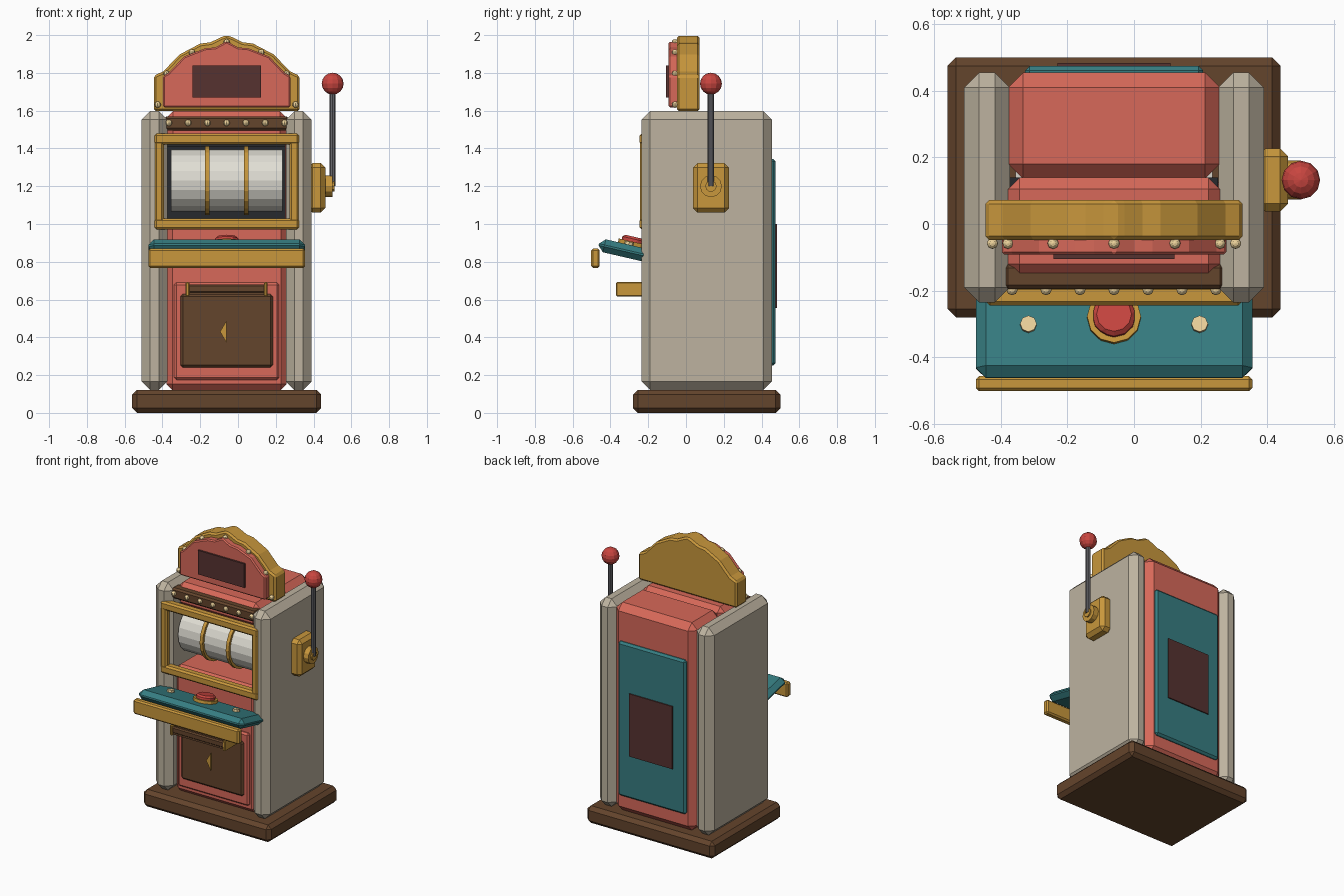
import bpy, bmesh, math
from mathutils import Matrix, Vector

if "Cube" in bpy.data.objects:
    bpy.data.objects.remove(bpy.data.objects["Cube"])

CX = -0.06  # cabinet centre line
COLORS = {
    "coral": (0.68, 0.14, 0.10), "teal": (0.037, 0.205, 0.22), "gold": (0.58, 0.31, 0.045),
    "brown": (0.127, 0.058, 0.025), "stone": (0.51, 0.45, 0.35), "red": (0.58, 0.06, 0.05),
    "screen": (0.093, 0.032, 0.03), "ivory": (0.75, 0.73, 0.66), "dark": (0.02, 0.023, 0.027),
    "steel": (0.14, 0.14, 0.155), "bulb": (0.85, 0.65, 0.33),
}
MATS = {}
for key, rgb in COLORS.items():
    MATS[key] = bpy.data.materials.new(key)
    MATS[key].diffuse_color = (*rgb, 1)


def finish(name, bm, mat, bevel=0, matrix=None):
    if matrix:
        bm.transform(matrix)
    bmesh.ops.recalc_face_normals(bm, faces=bm.faces)
    me = bpy.data.meshes.new(name)
    bm.to_mesh(me)
    bm.free()
    me.materials.append(MATS[mat])
    ob = bpy.data.objects.new(name, me)
    bpy.context.collection.objects.link(ob)
    if bevel:
        mod = ob.modifiers.new("bevel", "BEVEL")
        mod.width, mod.segments, mod.limit_method = bevel, 1, "ANGLE"
    return ob


def box(name, x, y, z, mat, bevel=0.0, matrix=None):
    """Box from (min, max) ranges."""
    bm = bmesh.new()
    bmesh.ops.create_cube(bm, size=1)
    lo, hi = Vector((x[0], y[0], z[0])), Vector((x[1], y[1], z[1]))
    bm.transform(Matrix.Translation((lo + hi) / 2) @ Matrix.Diagonal((*(hi - lo), 1)))
    return finish(name, bm, mat, bevel, matrix)


def cyl(name, centre, r, depth, mat, sides=12, axis="Z", bevel=0.0, matrix=None):
    bm = bmesh.new()
    bmesh.ops.create_cone(bm, cap_ends=True, segments=sides, radius1=r, radius2=r, depth=depth)
    rot = Matrix.Rotation(math.pi / 2, 4, "Y") if axis == "X" else Matrix.Identity(4)
    bm.transform(Matrix.Translation(centre) @ rot)
    return finish(name, bm, mat, bevel, matrix)


def ball(name, centre, r, mat, u=8, v=6):
    bm = bmesh.new()
    bmesh.ops.create_uvsphere(bm, u_segments=u, v_segments=v, radius=r)
    return finish(name, bm, mat, 0, Matrix.Translation(centre))


def slab(name, half, y, mat, bevel=0.0):
    """Extrude a mirrored (offset from centre, z) outline along y."""
    pts = half + [(-a, z) for a, z in reversed(half) if a > 1e-4]
    bm = bmesh.new()
    face = bm.faces.new([bm.verts.new((CX + a, y[0], z)) for a, z in pts])
    ext = bmesh.ops.extrude_face_region(bm, geom=[face])
    vs = [g for g in ext["geom"] if isinstance(g, bmesh.types.BMVert)]
    bmesh.ops.translate(bm, verts=vs, vec=(0, y[1] - y[0], 0))
    return finish(name, bm, mat, bevel)


def span(a, b=None):
    """x range: symmetric about the cabinet centre, or between two offsets."""
    return (CX - a, CX + a) if b is None else (CX + a, CX + b)


# Base and cabinet shell
box("base_plinth", span(0.50), (-0.28, 0.50), (0, 0.122), "brown", 0.025)
for side, s in (("left", -1), ("right", 1)):
    box(f"side_panel_{side}", span(*sorted((0.313 * s, 0.45 * s))), (-0.235, 0.455), (0.122, 1.597), "stone", 0.045)
box("rear_body", span(0.318), (0.135, 0.455), (0.122, 1.597), "coral", 0.045)
box("lower_body", span(0.318), (-0.175, 0.15), (0.122, 1.02), "coral", 0.03)
box("upper_body", span(0.318), (-0.155, 0.14), (1.43, 1.597), "coral", 0.035)

# Back service panel
box("back_panel", span(0.267), (0.44, 0.475), (0.25, 1.345), "teal", 0.014)
box("back_vent", span(0.17), (0.47, 0.483), (0.555, 1.0), "screen")

# Lower door with diamond ornament
box("door_surround", span(0.278), (-0.195, -0.16), (0.175, 0.69), "coral", 0.012)
box("door", span(0.245), (-0.212, -0.18), (0.24, 0.63), "brown", 0.014)
slab("door_diamond", [(0, 0.37), (-0.035, 0.43), (0, 0.49)], (-0.222, -0.205), "gold")

# Coin tray
box("coin_tray_floor", span(0.205), (-0.36, -0.18), (0.625, 0.645), "brown")
box("coin_tray_lip", span(0.205), (-0.365, -0.335), (0.635, 0.68), "brown", 0.008)
for side, s in (("left", -1), ("right", 1)):
    box(f"coin_tray_end_{side}", span(*sorted((0.198 * s, 0.217 * s))), (-0.37, -0.18), (0.617, 0.692), "gold", 0.005)

# Tilted control deck, front lip and buttons
tilt = Matrix.Translation((CX, -0.335, 0.862)) @ Matrix.Rotation(math.radians(-13), 4, "X")
box("control_deck", (-0.415, 0.415), (-0.13, 0.15), (-0.035, 0.035), "teal", 0.03, tilt)
box("deck_front_lip", span(0.415), (-0.502, -0.457), (0.767, 0.87), "gold", 0.01)
cyl("spin_button_ring", (0, 0.047, 0.042), 0.081, 0.026, "gold", 12, matrix=tilt)
cyl("spin_button", (0, 0.047, 0.062), 0.065, 0.04, "red", 12, bevel=0.012, matrix=tilt)
for side, s in (("left", -1), ("right", 1)):
    cyl(f"small_button_{side}", (0.257 * s, 0.025, 0.04), 0.025, 0.022, "bulb", 8, matrix=tilt)

# Reel window: dark backing, drums, gold divider rings, frame
box("reel_backing", span(0.312), (0.11, 0.14), (1.02, 1.45), "dark")
box("reel_ceiling", span(0.312), (-0.15, 0.12), (1.41, 1.44), "dark")
for i, off in enumerate((-0.205, 0, 0.205)):
    cyl(f"reel_{i + 1}", (CX + off, 0, 1.23), 0.165, 0.182, "ivory", 20, "X")
for i, off in enumerate((-0.1025, 0.1025)):
    cyl(f"reel_divider_{i + 1}", (CX + off, 0, 1.23), 0.182, 0.024, "gold", 20, "X")
for name, z in (("top", (1.42, 1.48)), ("bottom", (0.97, 1.03))):
    box(f"window_frame_{name}", span(0.384), (-0.245, -0.185), z, "gold", 0.012)
for side, s in (("left", -1), ("right", 1)):
    box(f"window_frame_{side}", span(*sorted((0.332 * s, 0.384 * s))), (-0.243, -0.187), (0.98, 1.47), "gold", 0.012)

# Bulb bar above the window
box("bulb_bar", span(0.33), (-0.195, -0.12), (1.495, 1.57), "brown", 0.012)
for i in range(7):
    ball(f"bar_bulb_{i + 1}", (CX + (i - 3) * 0.102, -0.197, 1.535), 0.017, "bulb")

# Crown sign: gold surround, coral face, dark blank screen
slab("sign_surround", [(0, 2.0), (0.032, 1.988), (0.085, 1.962), (0.14, 1.955), (0.25, 1.897),
                       (0.335, 1.808), (0.386, 1.785), (0.386, 1.597)], (-0.048, 0.072), "gold", 0.012)
slab("sign_face", [(0, 1.968), (0.06, 1.935), (0.115, 1.93), (0.225, 1.887),
                   (0.308, 1.8), (0.337, 1.783), (0.337, 1.618)], (-0.092, -0.03), "coral", 0.008)
box("sign_screen", span(0.182), (-0.105, -0.08), (1.67, 1.84), "screen")
sign_bulbs = [(0, 1.962)] + [(s * a, z) for a, z in ((0.183, 1.908), (0.318, 1.795), (0.365, 1.632)) for s in (-1, 1)]
for i, (a, z) in enumerate(sign_bulbs):
    ball(f"sign_bulb_{i + 1}", (CX + a, -0.058, z), 0.017, "bulb")

# Pull lever on the right side
box("lever_plate", (0.37, 0.462), (0.037, 0.227), (1.06, 1.322), "gold", 0.024)
cyl("lever_hub", (0.475, 0.132, 1.2), 0.058, 0.05, "gold", 12, "X")
cyl("lever_pivot", (0.495, 0.132, 1.2), 0.03, 0.03, "gold", 10, "X")
cyl("lever_rod", (0.501, 0.132, 1.46), 0.017, 0.52, "steel", 10)
ball("lever_knob", (0.501, 0.132, 1.743), 0.058, "red", 12, 8)

for m in bpy.data.materials:
    if m.users and not m.is_grease_pencil:
        m.use_nodes = True
        m.node_tree.nodes["Principled BSDF"].inputs["Base Color"].default_value = m.diffuse_color
